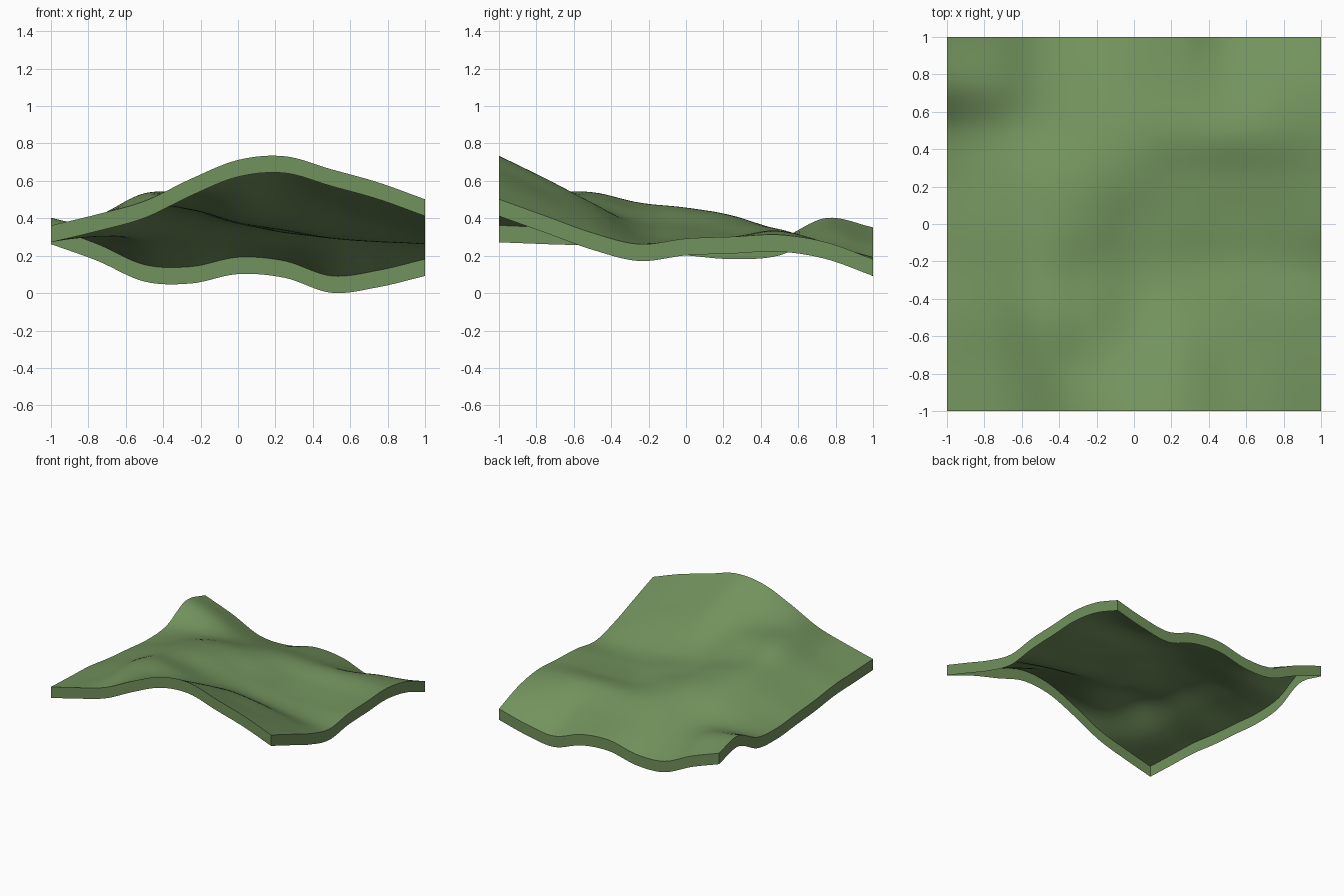
import bpy
import bmesh

default_cube = bpy.data.objects.get("Cube")
if default_cube:
    bpy.data.objects.remove(default_cube, do_unlink=True)

CELLS = 64      # quads along each side of the sheet
SKIRT = 0.09    # height of the rim walls

# Control heights in hundredths: rows run front to back, columns along x
CONTROL = [
    [37, 43, 50, 62, 72, 74, 67, 60, 51],
    [36, 42, 53, 56, 59, 62, 56, 50, 42],
    [35, 42, 54, 53, 48, 49, 46, 40, 33],
    [32, 40, 49, 46, 40, 36, 32, 29, 27],
    [30, 38, 46, 45, 38, 34, 30, 29, 30],
    [28, 34, 41, 42, 38, 33, 31, 31, 31],
    [30, 31, 32, 34, 35, 34, 34, 34, 32],
    [41, 35, 26, 25, 27, 26, 23, 27, 28],
    [36, 27, 16, 15, 20, 18, 10, 13, 19],
]


def spline(values, t):
    """Smooth curve through evenly spaced values, with t from -1 to 1."""
    last = len(values) - 1
    pos = (t + 1) / 2 * last
    i = max(0, min(int(pos), last - 1))
    f = pos - i
    b, c = values[i], values[i + 1]
    a = values[i - 1] if i > 0 else 2 * b - c
    d = values[i + 2] if i + 2 <= last else 2 * c - b
    slope_b, slope_c = (c - a) / 2, (d - b) / 2
    bend = 2 * (b - c) + slope_b + slope_c
    return b + f * (slope_b + f * (c - b - slope_b - bend + f * bend))


def ground_height(x, y):
    return spline([spline(row, x) for row in CONTROL], y) / 100


def make_material(name, colour):
    material = bpy.data.materials.new(name)
    material.use_nodes = True
    material.diffuse_color = colour
    shader = material.node_tree.nodes["Principled BSDF"]
    shader.inputs["Base Color"].default_value = colour
    shader.inputs["Roughness"].default_value = 0.9
    return material


# Rolling ground surface
bm = bmesh.new()
bmesh.ops.create_grid(bm, x_segments=CELLS, y_segments=CELLS, size=1)
for vert in bm.verts:
    vert.co.z = ground_height(vert.co.x, vert.co.y)

# Vertical rim hanging from the border, open underneath
border = [edge for edge in bm.edges if edge.is_boundary]
skirt = bmesh.ops.extrude_edge_only(bm, edges=border)["geom"]
for item in skirt:
    if isinstance(item, bmesh.types.BMVert):
        item.co.z -= SKIRT

# Rest the lowest point on the floor
lowest = min(vert.co.z for vert in bm.verts)
for vert in bm.verts:
    vert.co.z -= lowest

# Faces wind upward on the ground and outward on the rim
for face in bm.faces:
    face.normal_update()
    normal, centre = face.normal, face.calc_center_median()
    is_ground = abs(normal.z) > 0.01
    outward = normal.z if is_ground else normal.x * centre.x + normal.y * centre.y
    if outward < 0:
        face.normal_flip()

mesh = bpy.data.meshes.new("terrain_sheet")
bm.to_mesh(mesh)
bm.free()
mesh.materials.append(make_material("grass_green", (0.17, 0.29, 0.11, 1)))

terrain = bpy.data.objects.new("terrain_sheet", mesh)
bpy.context.collection.objects.link(terrain)
bpy.ops.object.select_all(action="DESELECT")
terrain.select_set(True)
bpy.context.view_layer.objects.active = terrain
bpy.ops.object.shade_smooth_by_angle(angle=0.7)
